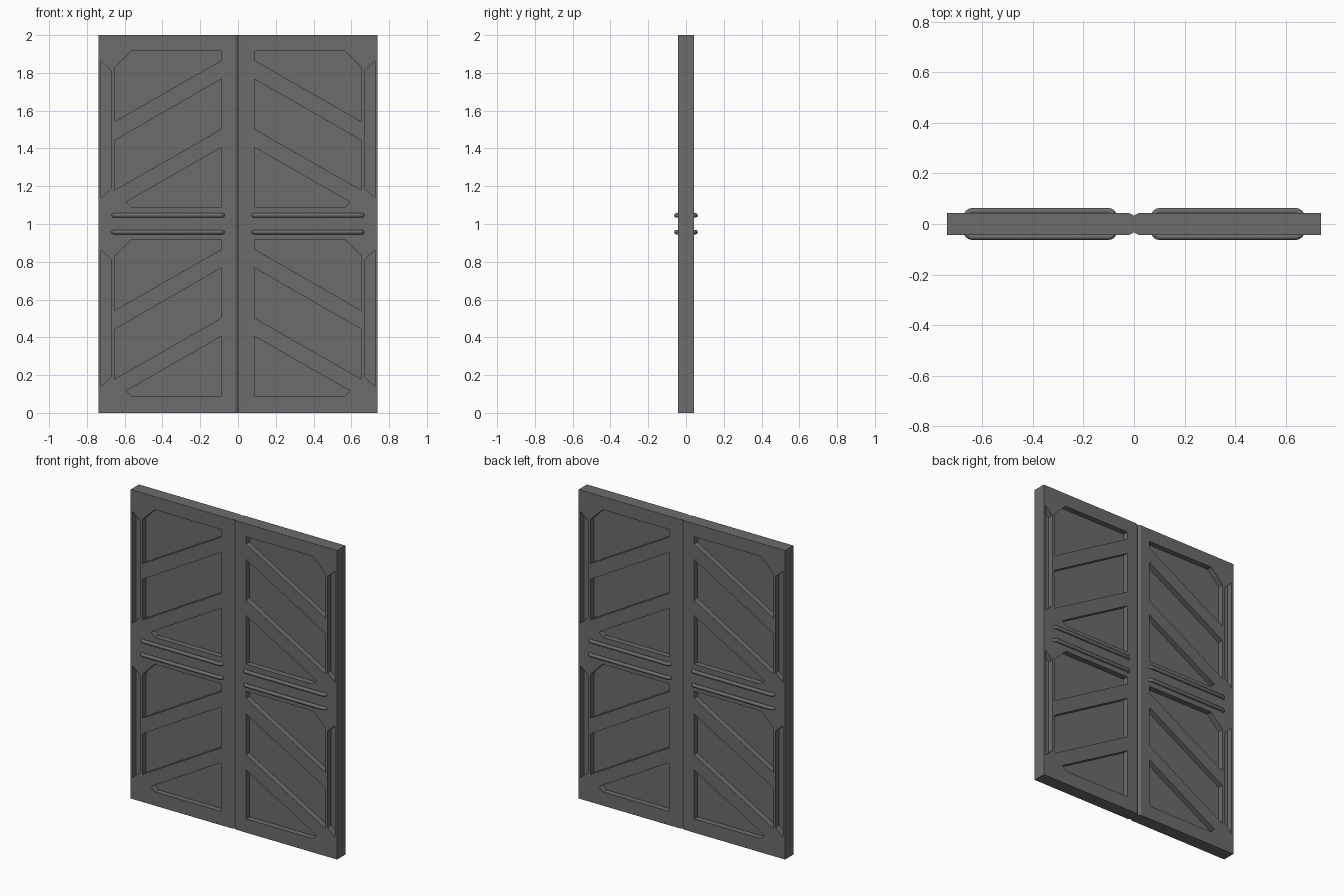
import bpy, bmesh, math
from mathutils import Vector

if "Cube" in bpy.data.objects:
    bpy.data.objects.remove(bpy.data.objects["Cube"])

H = 0.0425       # half thickness of the door
DEPTH = 0.036    # recess depth

grey = bpy.data.materials.new("dark_grey_metal")
grey.diffuse_color = (0.15, 0.15, 0.15, 1)
grey.use_nodes = True
grey.node_tree.nodes["Principled BSDF"].inputs["Base Color"].default_value = grey.diffuse_color


def add_prism(bm, pts, offset):
    """Extrude a closed outline along an offset."""
    face = bm.faces.new([bm.verts.new(p) for p in pts])
    out = bmesh.ops.extrude_face_region(bm, geom=[face])
    verts = [g for g in out["geom"] if isinstance(g, bmesh.types.BMVert)]
    bmesh.ops.translate(bm, verts=verts, vec=Vector(offset))


def finish(bm, name):
    bmesh.ops.recalc_face_normals(bm, faces=bm.faces[:])
    me = bpy.data.meshes.new(name)
    bm.to_mesh(me)
    bm.free()
    me.materials.append(grey)
    ob = bpy.data.objects.new(name, me)
    bpy.context.collection.objects.link(ob)
    return ob


# Recess outlines (x, z) for the upper half; repeated one unit lower
panels = [
    [(0.087, 1.915), (0.567, 1.915), (0.655, 1.827), (0.655, 1.541), (0.087, 1.867)],
    [(0.087, 1.768), (0.655, 1.441), (0.655, 1.178), (0.087, 1.503)],
    [(0.087, 1.406), (0.592, 1.117), (0.565, 1.089), (0.087, 1.089)],
    [(0.725, 1.863), (0.672, 1.813), (0.672, 1.190), (0.725, 1.138)],
]


def make_leaf(side, name):
    # Slab with a shallow V groove along the meeting edge
    bm = bmesh.new()
    plan = [(0, -H + 0.01), (0.017, -H), (0.739, -H),
            (0.739, H), (0.017, H), (0, H - 0.01)]
    add_prism(bm, [(side * x, y, 0) for x, y in plan], (0, 0, 2))
    leaf = finish(bm, name)
    # Recess cutters on both faces
    bm = bmesh.new()
    for drop in (0, 1):
        for outline in panels:
            for face in (-1, 1):
                add_prism(bm, [(side * x, face * (H - DEPTH), z - drop) for x, z in outline],
                          (0, face * (DEPTH + 0.05), 0))
    cutter = finish(bm, name + "_recess_cutter")
    mod = leaf.modifiers.new("recesses", 'BOOLEAN')
    mod.operation = 'DIFFERENCE'
    mod.solver = 'EXACT'
    mod.object = cutter
    bpy.context.view_layer.objects.active = leaf
    bpy.ops.object.modifier_apply(modifier=mod.name)
    bpy.data.objects.remove(cutter, do_unlink=True)


def make_bar(side, face, z, name):
    # Round rail whose ends bend into the door
    r, bend, y = 0.012, 0.022, 0.051
    x0, x1 = 0.067 + r, 0.673 - r
    arc = [(math.cos(a), math.sin(a)) for a in (i * math.pi / 8 for i in range(5))]
    path = [(x0, H - 0.02)]
    path += [(x0 + bend * (1 - c), y - bend * (1 - s)) for c, s in arc]
    path += [(x1 - bend * (1 - c), y - bend * (1 - s)) for c, s in reversed(arc)]
    path += [(x1, H - 0.02)]
    cu = bpy.data.curves.new(name, 'CURVE')
    cu.dimensions = '3D'
    cu.bevel_depth = r
    cu.bevel_resolution = 2
    sp = cu.splines.new('POLY')
    sp.points.add(len(path) - 1)
    for p, (x, py) in zip(sp.points, path):
        p.co = (side * x, face * py, z, 1)
    sp.use_smooth = True
    cu.materials.append(grey)
    bpy.context.collection.objects.link(bpy.data.objects.new(name, cu))


for side, label in ((-1, "left"), (1, "right")):
    make_leaf(side, label + "_door_leaf")
    for face, where in ((-1, "front"), (1, "back")):
        for z, level in ((1.046, "upper"), (0.957, "lower")):
            make_bar(side, face, z, f"{label}_{where}_{level}_rail")
